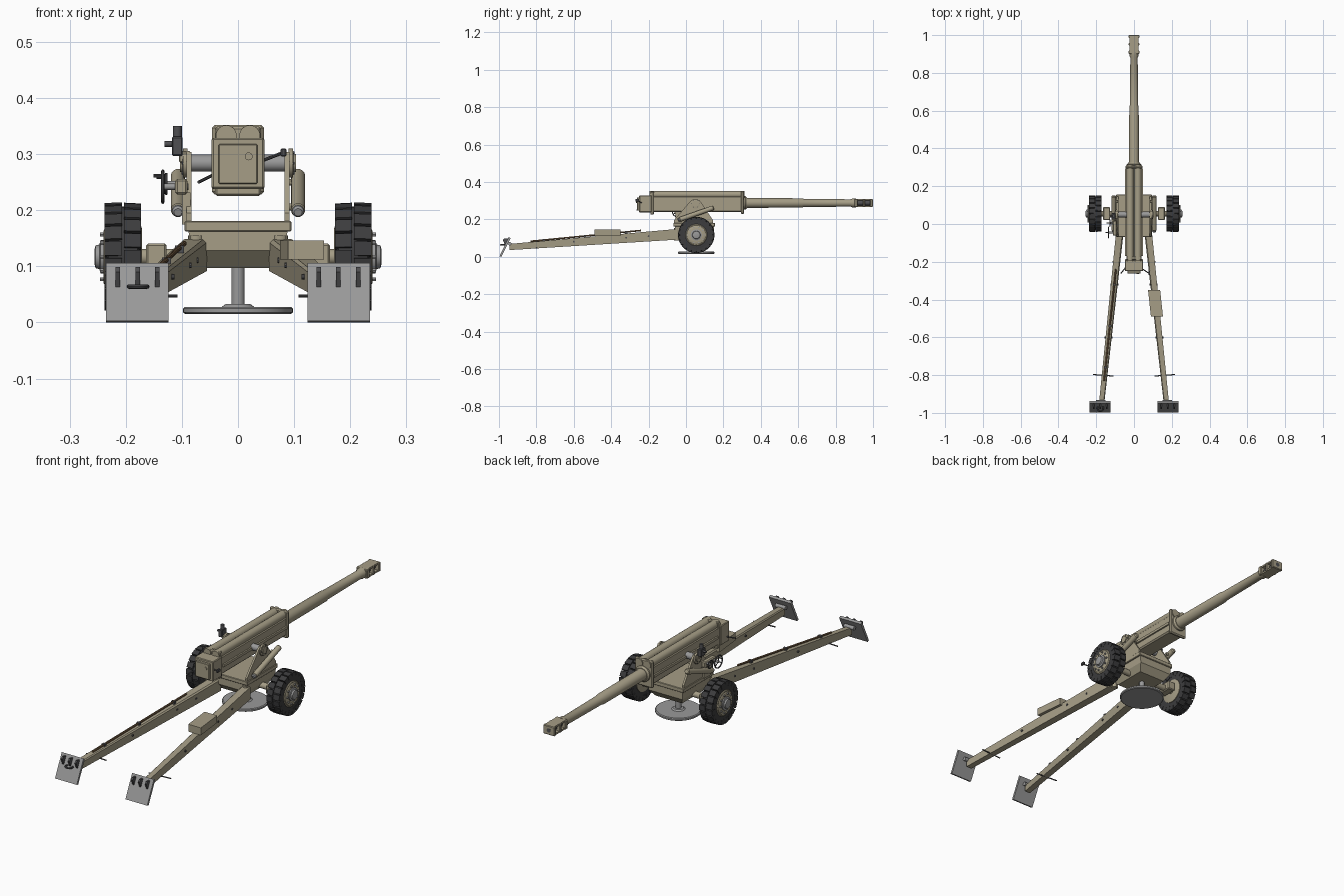
import bpy, bmesh
from math import pi, sin, cos
from mathutils import Vector, Matrix

if "Cube" in bpy.data.objects:
    bpy.data.objects.remove(bpy.data.objects["Cube"])


def mat(name, *rgb):
    m = bpy.data.materials.new(name)
    m.diffuse_color = (*rgb, 1)
    m.use_nodes = True
    m.node_tree.nodes["Principled BSDF"].inputs["Base Color"].default_value = m.diffuse_color
    return m


TAN = mat("tan_paint", 0.38, 0.34, 0.24)
STEEL = mat("bare_steel", 0.32, 0.32, 0.32)
DARK = mat("dark_metal", 0.08, 0.08, 0.085)
RUBBER = mat("rubber", 0.045, 0.045, 0.047)
WOOD = mat("wood", 0.2, 0.12, 0.06)


def make(name, bm, m, smooth=False):
    bmesh.ops.recalc_face_normals(bm, faces=bm.faces)
    me = bpy.data.meshes.new(name)
    bm.to_mesh(me)
    bm.free()
    ob = bpy.data.objects.new(name, me)
    bpy.context.collection.objects.link(ob)
    me.materials.append(m)
    if smooth:
        bpy.ops.object.select_all(action='DESELECT')
        ob.select_set(True)
        bpy.context.view_layer.objects.active = ob
        bpy.ops.object.shade_smooth_by_angle(angle=0.6)
    return ob


def loft(name, rings, m, smooth=False):
    # skin a chain of equal rings and cap both ends
    bm = bmesh.new()
    vs = [[bm.verts.new(p) for p in r] for r in rings]
    n = len(vs[0])
    for a, b in zip(vs, vs[1:]):
        for i in range(n):
            bm.faces.new((a[i], a[(i + 1) % n], b[(i + 1) % n], b[i]))
    bm.faces.new(vs[0])
    bm.faces.new(vs[-1])
    return make(name, bm, m, smooth)


def box(name, x, y, z, m=TAN, bevel=0.0):
    bm = bmesh.new()
    bmesh.ops.create_cube(bm, size=1)
    for v in bm.verts:
        v.co = [(a[0] + a[1]) / 2 + c * abs(a[1] - a[0]) for a, c in zip((x, y, z), v.co)]
    if bevel:
        bmesh.ops.bevel(bm, geom=bm.edges[:], offset=bevel, segments=1, affect='EDGES')
    return make(name, bm, m)


def lathe(name, prof, origin, axis, m, n=24):
    # profile points are (distance along axis, radius)
    q = Vector(axis).to_track_quat('Z', 'Y')
    o = Vector(origin)
    rings = [[o + q @ Vector((r * cos(2 * pi * i / n), r * sin(2 * pi * i / n), t))
              for i in range(n)] for t, r in prof]
    return loft(name, rings, m, True)


def rod(name, p, q, r, m=TAN, n=16):
    d = Vector(q) - Vector(p)
    return lathe(name, [(0, r), (d.length, r)], p, d, m, n)


def ring(name, c, R, r, axis, m):
    q = Vector(axis).to_track_quat('Z', 'Y')
    bm = bmesh.new()
    N, k = 24, 8
    vs = [[bm.verts.new(Vector(c) + q @ Vector(((R + r * cos(b)) * cos(a), (R + r * cos(b)) * sin(a), r * sin(b))))
           for b in (2 * pi * j / k for j in range(k))] for a in (2 * pi * i / N for i in range(N))]
    for i in range(N):
        for j in range(k):
            bm.faces.new((vs[i][j], vs[(i + 1) % N][j], vs[(i + 1) % N][(j + 1) % k], vs[i][(j + 1) % k]))
    return make(name, bm, m, True)


BZ = 0.288   # bore height
AX = 0.055   # axle y
WZ = 0.117   # axle height

# barrel and muzzle brake
lathe("barrel", [(0, .03), (.31, .03), (.33, .026), (.62, .025), (.63, .022), (.88, .0195), (.89, .0235),
                 (.91, .0235)], (0, 0, BZ), (0, 1, 0), TAN, 32)
for i, (a, b) in enumerate([(.9, .918), (.946, .957), (.985, 1.0)]):
    box(f"brake_baffle_{i}", (-.029, .029), (a, b), (BZ - .021, BZ + .021), TAN, .003)
for s in (-1, 1):
    box("brake_rail", (-.024, .024), (.91, .99), (BZ + s * .021, BZ + s * .013))
rod("brake_core", (0, .91, BZ), (0, .99, BZ), .013, DARK)
rod("bore", (0, .99, BZ), (0, 1.0005, BZ), .01, DARK, 20)

# cradle with recoil tubes
box("cradle", (-.04, .04), (-.19, .3), (.24, .325), TAN, .006)
box("cradle_front_plate", (-.046, .046), (.293, .31), (.228, .352), TAN, .005)
box("cradle_rear_plate", (-.041, .041), (-.19, -.172), (.225, .349), TAN, .004)
box("tube_bed", (-.034, .034), (-.18, .3), (.32, .334))
for s in (-1, 1):
    rod("recoil_tube", (s * .021, -.195, .333), (s * .021, .314, .333), .0185, TAN, 24)
    box("cradle_side_rail", (s * .038, s * .047), (-.17, .295), (.275, .287))
lathe("barrel_collar", [(0, .036), (.012, .036), (.02, .03)], (0, .305, BZ), (0, 1, 0), TAN, 32)

# breech
box("breech_ring", (-.047, .047), (-.25, -.185), (.238, .329), TAN, .003)
box("breech_block", (-.035, .035), (-.262, -.24), (.247, .318), TAN, .002)
rod("firing_cap", (.019, -.266, .296), (.019, -.25, .296), .007)
rod("breech_lever", (.04, -.235, .287), (.081, -.262, .303), .003, DARK, 8)
box("lever_grip", (.076, .086), (-.27, -.25), (.296, .31), DARK, .002)
rod("firing_lever", (-.044, -.23, .263), (-.07, -.262, .25), .003, DARK, 8)

# trunnions, side plates and equilibrators
rod("trunnion", (-.095, AX - .005, .284), (.095, AX - .005, .284), .015, STEEL)
plate = [(-.065, .175), (.145, .175), (.145, .195), (.083, .288), (.07, .304), (.03, .304), (.015, .288), (-.065, .195)]
for s in (-1, 1):
    loft("side_plate", [[(s * x, y, z) for y, z in plate] for x in (.083, .092)], TAN)
    lathe("trunnion_cap", [(0, .026), (.008, .026), (.009, .016), (.013, .016)],
          (s * .09, AX - .005, .284), (s, 0, 0), TAN)
    for k in range(6):
        y, z = AX - .005 + .021 * cos(k * pi / 3), .284 + .021 * sin(k * pi / 3)
        rod("cap_bolt", (s * .097, y, z), (s * .101, y, z), .0025, DARK, 6)
    d = Vector((0, .2, .07)).normalized()
    lathe("equilibrator", [(0, .009), (.004, .0125), (.19, .0125), (.195, .009)],
          (s * .107, -.035, .199), d, TAN, 20)
    lathe("equilibrator_end", [(0, .007), (.004, .0105), (.012, .0105)],
          Vector((s * .107, -.035, .199)) - d * .008, d, STEEL, 20)
    rod("equilibrator_pin", (s * .085, .12, .25), (s * .107, .12, .25), .006, TAN, 12)
    rod("equilibrator_lower_pin", (s * .085, -.01, .206), (s * .107, -.01, .206), .006, TAN, 12)

# saddle, lower carriage and firing base
box("saddle_deck", (-.095, .095), (-.068, .155), (.162, .181), TAN, .002)
rect = lambda x, y0, y1, z: [(-x, y0, z), (x, y0, z), (x, y1, z), (-x, y1, z)]
loft("lower_carriage", [rect(.068, -.03, .125, .097), rect(.086, -.06, .15, .128), rect(.088, -.06, .15, .164)], TAN)
lathe("firing_base", [(0, .094), (.003, .098), (.01, .098), (.013, .094)], (0, AX, .015), (0, 0, 1), STEEL, 40)
rod("base_post", (0, AX, .025), (0, AX, .1), .012, STEEL)
lathe("post_flange", [(0, .03), (.006, .022)], (0, AX, .027), (0, 0, 1), STEEL)

# axle and wheels
for s in (-1, 1):
    X = (s, 0, 0)
    rod("axle", (s * .07, AX, WZ), (s * .19, AX, WZ), .014)
    box("axle_arm", (s * .127, s * .164), (.02, .09), (.1, .141), TAN, .004)
    lathe("tyre", [(.176, .055), (.174, .075), (.179, .088), (.203, .09), (.207, .09), (.231, .088), (.236, .075),
                   (.234, .055)], (0, AX, WZ), X, RUBBER, 40)
    bm = bmesh.new()
    for row, (x, out) in enumerate([(.188, -1), (.222, 1)]):
        for k in range(20):
            # lug wraps over the tyre shoulder
            rot = Matrix.Rotation((k + row / 2) * 2 * pi / 20, 4, 'X')
            t = Matrix.Translation((s * x, AX, WZ)) @ rot
            c = bmesh.ops.create_cube(bm, size=1)["verts"]
            for v in c:
                hw = .0125 if v.co.z > 0 else .0115
                edge = v.co.x * out > 0
                r = (.095 if edge else .0965) if v.co.z > 0 else (.072 if edge else .084)
                v.co = t @ Vector((s * v.co.x * .031, (hw if v.co.y > 0 else -hw), r))
    make("tyre_tread", bm, RUBBER)
    lathe("rim", [(.171, .05), (.173, .056), (.235, .058), (.238, .054), (.2375, .05), (.24, .046), (.24, .03)],
          (0, AX, WZ), X, TAN, 32)
    lathe("hub", [(.238, .03), (.245, .03), (.247, .022), (.254, .02), (.256, .012)], (0, AX, WZ), X, STEEL)
    for k in range(10):
        y, z = AX + .042 * cos(k * pi / 5), WZ + .042 * sin(k * pi / 5)
        rod("wheel_bolt", (s * .238, y, z), (s * .246, y, z), .004, STEEL, 6)

# split trails with spades
F, R = (.075, -.045), (.172, -.955)
def tx(y):
    return F[0] + (F[1] - y) / (F[1] - R[1]) * (R[0] - F[0])
for s in (-1, 1):
    def sec(y, w, z0, z1):
        c = .3 * w
        return [(s * (tx(y) + a), y, z) for a, z in
                ((-w, z0), (w, z0), (w, z1), (-w + c, z1), (-w, z1 - c))]
    loft("trail", [sec(-.045, .02, .092, .149), sec(-.945, .014, .036, .069)], TAN)
    rod("trail_hinge", (s * .075, -.05, .088), (s * .075, -.05, .155), .014)
    for y in (-.2, -.32, -.6):
        z = .122 + (y + .045) * .073
        rod("trail_pin", (s * (tx(y) - .021), y, z), (s * (tx(y) + .021), y, z), .005, DARK, 10)
    rod("trail_crossbar", (s * .108, -.805, .047), (s * .216, -.797, .047), .0028, DARK, 8)
    # spade plate leans back towards its foot
    loft("spade", [[(s * x, y, z) for y, z in ((-.997, .003), (-.987, .0), (-.938, .1), (-.948, .106))]
                   for x in (.124, .235)], STEEL)
    for x in (.144, .179, .214):
        loft("spade_rib", [[(s * (x + d), y, z) for y, z in ((-.968, .063), (-.979, .09), (-.97, .099), (-.951, .097))]
                           for d in (-.004, .004)], DARK)
    rod("spade_pivot", (s * .15, -.942, .07), (s * .2, -.942, .07), .009, STEEL)
ring("spade_handle", (-.178, -.975, .064), .016, .004, (0, 0, 1), DARK)

# tool box on the right trail
loft("tool_box", [[(tx(y) + a, y, z) for a, z in ((-.033, .112), (.031, .112), (.031, .146), (-.033, .146))]
                  for y in (-.49, -.35)], TAN)
# rammer staff on the left trail
rod("rammer_staff", (-tx(-.24), -.24, .141), (-tx(-.83), -.83, .083), .0045, WOOD, 10)
for y in (-.32, -.54, -.76):
    z = .139 + (y + .24) * .096
    box("staff_clip", (-tx(y) - .008, -tx(y) + .008), (y - .006, y + .006), (z - .012, z + .006), DARK)

# sight
box("sight_mount", (-.105, -.085), (.03, .055), (.285, .306), TAN, .002)
box("sight_body", (-.118, -.099), (.025, .058), (.297, .331), DARK, .002)
rod("sight_head", (-.108, .042, .33), (-.108, .042, .35), .008, DARK)
rod("sight_eyepiece", (-.131, .04, .318), (-.115, .04, .318), .005, DARK, 12)

# elevating and traversing handwheels
for y, z, r, x in ((-.045, .242, .028, -.134), (.005, .247, .017, -.128)):
    ring("handwheel", (x, y, z), r, .0028, (1, 0, 0), DARK)
    rod("handwheel_shaft", (x - .002, y, z), (-.088, y, z), .0055, STEEL, 12)
    for k in range(3):
        a = k * 2 * pi / 3 + pi / 2
        rod("handwheel_spoke", (x, y, z), (x, y + r * cos(a), z + r * sin(a)), .002, DARK, 6)
    rod("handwheel_grip", (x, y, z + r * .7), (x - .017, y, z + r * .7), .003, DARK, 8)
box("gearbox", (-.112, -.09), (-.062, .018), (.228, .256), TAN, .004)
box("gearbox_bracket", (-.1, -.085), (-.055, .01), (.175, .232))
